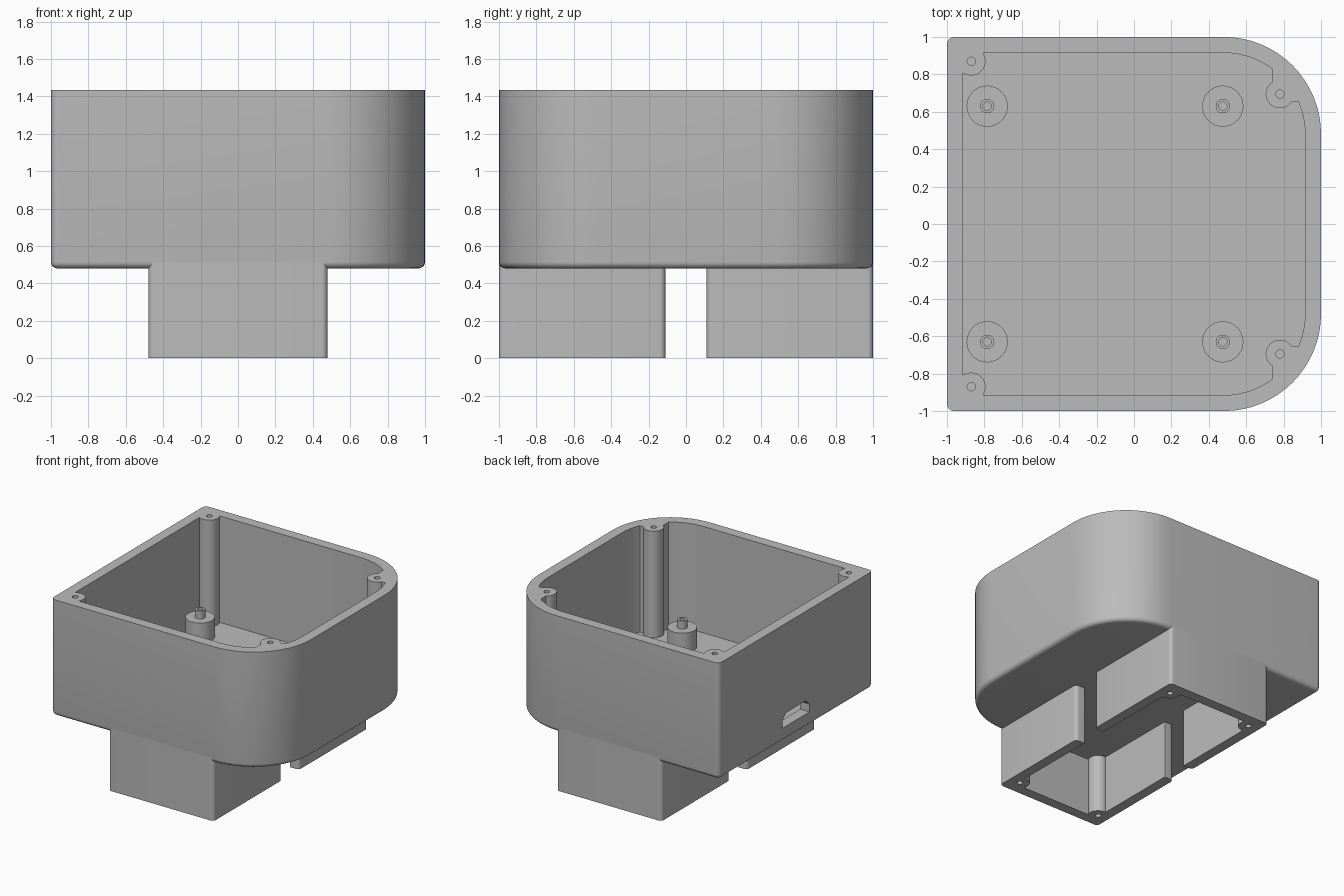
import bpy
import bmesh
from math import sin, cos, pi, radians

if "Cube" in bpy.data.objects:
    bpy.data.objects.remove(bpy.data.objects["Cube"], do_unlink=True)

grey = bpy.data.materials.new("plain grey plastic")
grey.use_nodes = True
grey.diffuse_color = (0.5, 0.5, 0.5, 1)
grey.node_tree.nodes["Principled BSDF"].inputs["Base Color"].default_value = (0.5, 0.5, 0.5, 1)

TOP, FLOOR, BASE = 1.435, 0.56, 0.48
WALL, FILLET = 0.085, 0.035
POST_R, HOLE_R = 0.076, 0.022


def rounded_rect(x0, x1, y0, y1, r_left=0.0, r_right=0.0, steps=16):
    """Counter-clockwise outline with separate radii for the -x and +x corners."""
    pts = []
    for k, (x, y, r) in enumerate([(x1, y1, r_right), (x0, y1, r_left),
                                   (x0, y0, r_left), (x1, y0, r_right)]):
        if r == 0:
            pts.append((x, y))
            continue
        cx = x - r if x == x1 else x + r
        cy = y - r if y == y1 else y + r
        for i in range(steps + 1):
            a = pi / 2 * (k + i / steps)
            pts.append((cx + r * cos(a), cy + r * sin(a)))
    return pts


def circle(x, y, r, n=32):
    return [(x + r * cos(2 * pi * i / n), y + r * sin(2 * pi * i / n)) for i in range(n)]


def loft(name, levels):
    """Skin a stack of (z, outline) levels and cap both ends."""
    bm = bmesh.new()
    rings = [[bm.verts.new((x, y, z)) for x, y in outline] for z, outline in levels]
    for a, b in zip(rings, rings[1:]):
        for i in range(len(a)):
            j = (i + 1) % len(a)
            bm.faces.new((a[i], a[j], b[j], b[i]))
    bm.faces.new(rings[0][::-1])
    bm.faces.new(rings[-1])
    bmesh.ops.recalc_face_normals(bm, faces=bm.faces)
    mesh = bpy.data.meshes.new(name)
    bm.to_mesh(mesh)
    bm.free()
    mesh.materials.append(grey)
    obj = bpy.data.objects.new(name, mesh)
    bpy.context.collection.objects.link(obj)
    return obj


def prism(name, outline, z0, z1):
    return loft(name, [(z0, outline), (z1, outline)])


def bake(obj):
    """Apply the modifiers of an object."""
    bpy.context.view_layer.update()
    graph = bpy.context.evaluated_depsgraph_get()
    mesh = bpy.data.meshes.new_from_object(obj.evaluated_get(graph))
    obj.modifiers.clear()
    obj.data = mesh


def cut(obj, *cutters):
    for cutter in cutters:
        mod = obj.modifiers.new("cut", 'BOOLEAN')
        mod.operation = 'DIFFERENCE'
        mod.solver = 'EXACT'
        mod.object = cutter
        bake(obj)
        bpy.data.objects.remove(cutter, do_unlink=True)


def smooth(obj):
    bpy.ops.object.select_all(action='DESELECT')
    obj.select_set(True)
    bpy.context.view_layer.objects.active = obj
    bpy.ops.object.shade_smooth_by_angle(angle=radians(30))


# Tray: outer block with a filleted lower edge
levels = []
for i in range(6):
    a = pi / 2 * i / 5
    inset = FILLET * (1 - sin(a))
    levels.append((BASE + FILLET * (1 - cos(a)),
                   rounded_rect(-1 + inset, 1 - inset, -1 + inset, 1 - inset,
                                0.04 - inset, 0.52 - inset)))
levels.append((TOP, rounded_rect(-1, 1, -1, 1, 0.04, 0.52)))
tray = loft("tray", levels)

# Pocket, with the screw posts left standing
inner = 1 - WALL
pocket = prism("pocket", rounded_rect(-inner, inner, -inner, inner, 0, 0.435), FLOOR, TOP + 0.1)
posts = [(x, s * y) for x, y in ((-0.87, 0.87), (0.78, 0.695)) for s in (1, -1)]
for x, y in posts:
    cut(pocket, prism("post", circle(x, y, POST_R), FLOOR - 0.1, TOP + 0.2))
for y0, y1 in ((0.655, 1.1), (-1.1, -0.655)):
    cut(pocket, prism("post_web", rounded_rect(0.74, 1.1, y0, y1), FLOOR - 0.1, TOP + 0.2))
cut(tray, pocket)
for x, y in posts:
    cut(tray, prism("screw_hole", circle(x, y, HOLE_R, 20), TOP - 0.35, TOP + 0.1))

# Port opening through the flat side wall, with chamfered upper corners
port = loft("port", [(0.59, rounded_rect(-1.1, -0.85, -0.175, 0.175)),
                     (0.655, rounded_rect(-1.1, -0.85, -0.175, 0.175)),
                     (0.70, rounded_rect(-1.1, -0.85, -0.13, 0.13))])
cut(tray, port)
smooth(tray)

# Standoffs with a hollow locating pin
for x, side in ((-0.785, "right"), (0.475, "left")):
    for y, end in ((-0.63, "front"), (0.63, "back")):
        profile = [(0.11, FLOOR - 0.02), (0.11, 0.72), (0.038, 0.72), (0.038, 0.785),
                   (HOLE_R, 0.785), (HOLE_R, 0.62)]
        smooth(loft(f"standoff_{end}_{side}", [(z, circle(x, y, r)) for r, z in profile]))

# Lower compartment: one open half with corner posts, mirrored across the gap
lower = prism("lower_compartment",
              rounded_rect(-0.478, 0.478, 0.11, 1, 0.03, 0.03, 6), 0, BASE + FILLET)
cavity = prism("cavity", rounded_rect(-0.395, 0.395, -0.2, inner), -0.1, 0.7)
for x in (-0.385, 0.385):
    cut(cavity, prism("corner_post", circle(x, 0.88, POST_R), -0.2, 0.8))
cut(lower, cavity)
for x in (-0.385, 0.385):
    cut(lower, prism("screw_hole", circle(x, 0.88, HOLE_R, 20), -0.1, 0.3))
mirror = lower.modifiers.new("mirror", 'MIRROR')
mirror.use_axis = (False, True, False)
bake(lower)
smooth(lower)
